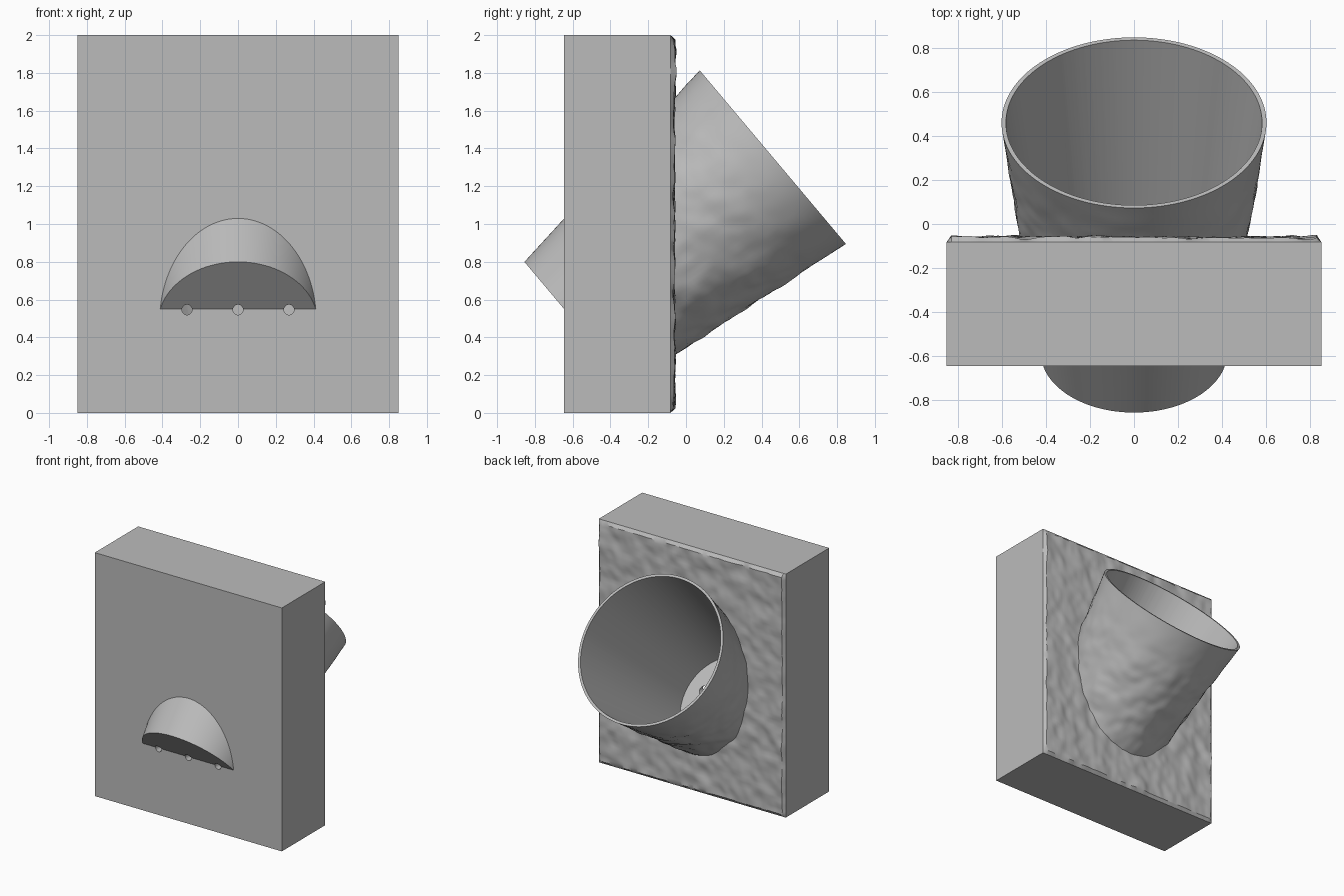
import bpy
import bmesh
from math import radians
from mathutils import Matrix, Vector, noise

cube = bpy.data.objects.get("Cube")
if cube:
    bpy.data.objects.remove(cube, do_unlink=True)

W, FRONT, BACK, H = 0.85, -0.645, -0.082, 2.0
TILT = radians(-49.9)
POT_LEN, R_LOW, R_RIM = 1.363, 0.423, 0.601
WALL, FLOOR = 0.02, 0.03
POT = Matrix.Translation((0, -0.583, 0.476)) @ Matrix.Rotation(TILT, 4, "X")

grey = bpy.data.materials.new("matte grey")
grey.use_nodes = True
COLOUR = (0.5, 0.5, 0.5, 1)
grey.diffuse_color = COLOUR
grey.node_tree.nodes["Principled BSDF"].inputs["Base Color"].default_value = COLOUR


def make_object(name, bm):
    bmesh.ops.recalc_face_normals(bm, faces=bm.faces)
    mesh = bpy.data.meshes.new(name)
    bm.to_mesh(mesh)
    bm.free()
    mesh.materials.append(grey)
    obj = bpy.data.objects.new(name, mesh)
    bpy.context.collection.objects.link(obj)
    return obj


def revolve(profile, matrix, steps):
    """Spin a closed (radius, height) profile round local z."""
    bm = bmesh.new()
    verts = [bm.verts.new((r, 0, z)) for r, z in profile]
    edges = [bm.edges.new(pair) for pair in zip(verts, verts[1:])]
    bmesh.ops.spin(bm, geom=verts + edges, cent=(0, 0, 0), axis=(0, 0, 1),
                   angle=radians(360), steps=steps)
    bmesh.ops.remove_doubles(bm, verts=bm.verts, dist=1e-5)
    bm.transform(matrix)
    return bm


def combine(target, other, operation):
    mod = target.modifiers.new(operation.lower(), "BOOLEAN")
    mod.operation = operation
    mod.solver = "EXACT"
    mod.object = other
    bpy.context.view_layer.objects.active = target
    bpy.ops.object.modifier_apply(modifier=mod.name)
    bpy.data.objects.remove(other, do_unlink=True)


def drill(target, start, direction, radius, depth):
    """Cut a round hole inward from a point on the surface."""
    d = Vector(direction)
    turn = d.to_track_quat("Z", "Y").to_matrix().to_4x4()
    shape = [(0, -0.05), (radius, -0.05), (radius, depth), (0, depth)]
    bm = revolve(shape, Matrix.Translation(start) @ turn, 32)
    combine(target, make_object("hole_cutter", bm), "DIFFERENCE")


def rough(p, scale):
    return noise.noise(p * scale) + 0.5 * noise.noise(p * scale * 2.1)


# Wall block with a rough stone-like back
bm = bmesh.new()
bmesh.ops.create_cube(bm, size=1)
bm.transform(Matrix.Translation((0, (FRONT + BACK) / 2, H / 2))
             @ Matrix.Diagonal((2 * W, BACK - FRONT, H, 1)))
back_edges = [e for e in bm.edges if all(v.co.y > BACK - 0.01 for v in e.verts)]
bmesh.ops.subdivide_edges(bm, edges=back_edges, cuts=80, use_grid_fill=True)
for v in bm.verts:
    inside = abs(v.co.x) < W - 0.005 and 0.005 < v.co.z < H - 0.005
    if v.co.y > BACK - 0.01 and inside:
        v.co.y += max(0.004, 0.02 + 0.012 * rough(v.co, 9))
block = make_object("planter_block", bm)

# Tapered pot leaning up and back; its exposed skin gets rougher near the wall
RINGS = 60
skin = [(R_LOW + (R_RIM - R_LOW) * i / RINGS, POT_LEN * i / RINGS)
        for i in range(RINGS + 1)]
bm = revolve([(0, 0)] + skin + [(0, POT_LEN)], POT, 128)
to_local = POT.inverted()
for v in bm.verts:
    local = to_local @ v.co
    fade = min(1, max(0, (POT_LEN - local.z - 0.04) / 0.45))
    if v.co.y > BACK - 0.05 and fade > 0:
        outward = POT.to_3x3() @ Vector((local.x, local.y, 0)).normalized()
        v.co += outward * fade * (0.003 + 0.013 * rough(v.co, 7))
combine(block, make_object("pot_shell", bm), "UNION")

# Hollow of the pot, with a flat floor
slope = (R_RIM - R_LOW) / POT_LEN
hollow = [(0, FLOOR), (R_LOW - WALL + slope * FLOOR, FLOOR),
          (R_RIM - WALL + slope * 0.1, POT_LEN + 0.1), (0, POT_LEN + 0.1)]
combine(block, make_object("pot_hollow", revolve(hollow, POT, 128)), "DIFFERENCE")

# Drain holes through the pot floor
for x in (-0.27, 0, 0.27):
    drill(block, (x, FRONT, 0.546), (0, 1, 0), 0.027, 0.14)

# Vertical pipe channel with a wider socket at the top
drill(block, (-0.705, -0.48, H), (0, 0, -1), 0.099, H + 0.05)
drill(block, (-0.705, -0.48, H), (0, 0, -1), 0.115, 0.04)

# Connector sockets on the top, bottom and both sides
for x in (-0.39, 0.34):
    drill(block, (x, -0.6, H), (0, 0, -1), 0.033, 0.1)
    drill(block, (x, -0.6, 0), (0, 0, 1), 0.033, 0.1)
for z in (0.68, 1.4):
    for side in (-1, 1):
        drill(block, (side * W, -0.6, z), (-side, 0, 0), 0.033, 0.1)

bpy.ops.object.select_all(action="DESELECT")
block.select_set(True)
bpy.context.view_layer.objects.active = block
bpy.ops.object.shade_smooth_by_angle(angle=radians(30))
